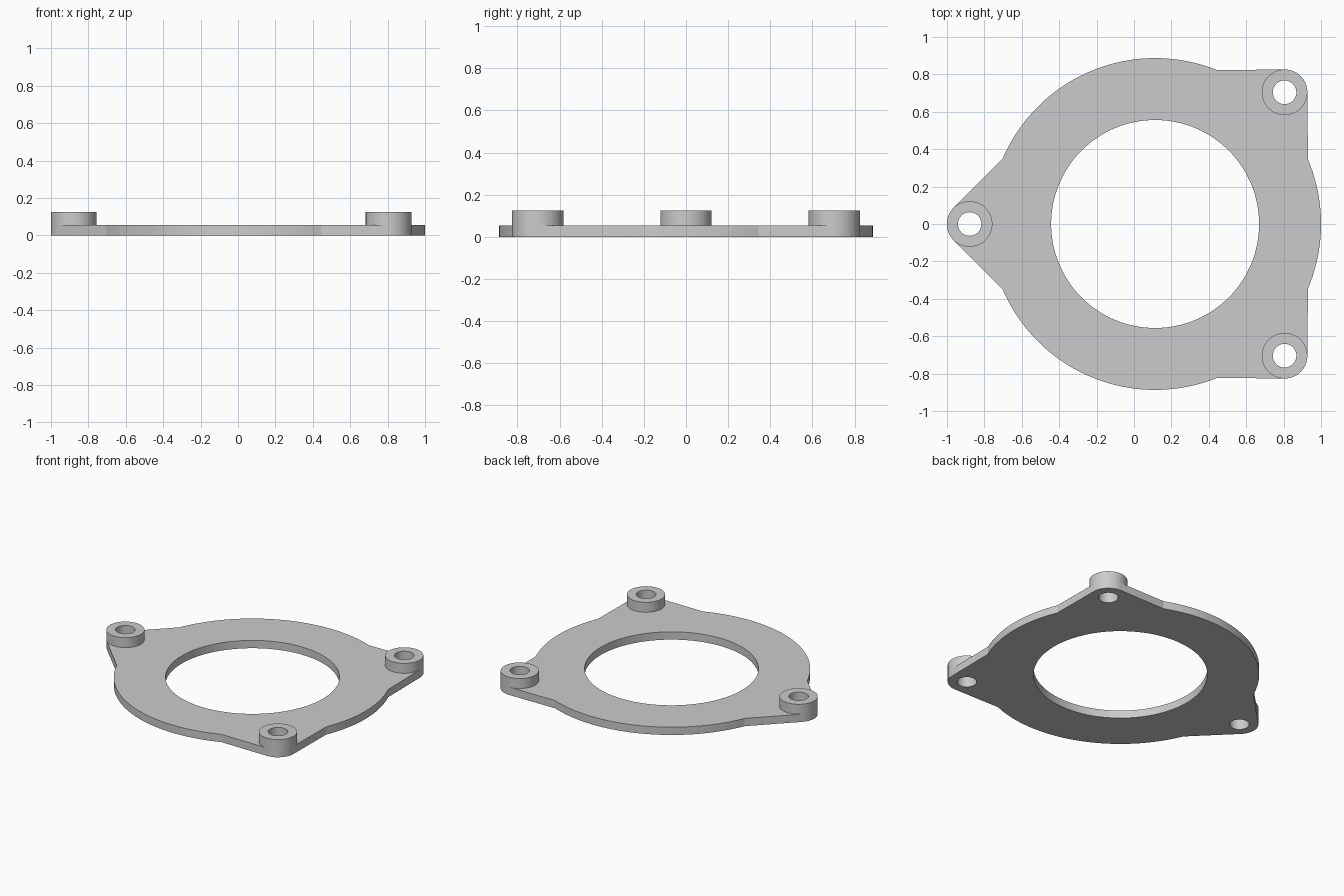
import bpy
import bmesh
from math import acos, atan2, cos, hypot, pi, radians, sin, sqrt

cube = bpy.data.objects.get("Cube")
if cube:
    bpy.data.objects.remove(cube, do_unlink=True)

CENTRE = (0.113, 0.0)
RING_R, BORE_R = 0.887, 0.556
BOSS_R, HOLE_R = 0.122, 0.063
PLATE_TOP, BOSS_TOP = 0.055, 0.125
BOSSES = {
    "right_boss": (-0.879, 0.0),
    "front_left_boss": (0.805, -0.704),
    "back_left_boss": (0.805, 0.704),
}

grey = bpy.data.materials.new("plain grey")
grey.use_nodes = True
grey.diffuse_color = (0.6, 0.6, 0.6, 1)
grey.node_tree.nodes["Principled BSDF"].inputs["Base Color"].default_value = grey.diffuse_color


def arc(centre, radius, start, end, steps):
    """Points along an arc, both ends included."""
    angles = [start + (end - start) * i / steps for i in range(steps + 1)]
    return [(centre[0] + radius * cos(a), centre[1] + radius * sin(a)) for a in angles]


def circle(centre, radius, steps):
    return arc(centre, radius, 0, 2 * pi, steps)[:-1]


def solid(name, loops, bottom, top):
    """Extrude an outline with holes into a closed solid."""
    bm = bmesh.new()
    edges = []
    for loop in loops:
        verts = [bm.verts.new((x, y, bottom)) for x, y in loop]
        edges += [bm.edges.new((v, verts[i - 1])) for i, v in enumerate(verts)]
    bmesh.ops.triangle_fill(bm, edges=edges, use_beauty=True)
    grown = bmesh.ops.extrude_face_region(bm, geom=bm.faces[:], use_keep_orig=True)
    moved = [v for v in grown["geom"] if isinstance(v, bmesh.types.BMVert)]
    bmesh.ops.translate(bm, verts=moved, vec=(0, 0, top - bottom))
    bmesh.ops.recalc_face_normals(bm, faces=bm.faces[:])
    mesh = bpy.data.meshes.new(name)
    bm.to_mesh(mesh)
    bm.free()
    mesh.materials.append(grey)
    obj = bpy.data.objects.new(name, mesh)
    bpy.context.collection.objects.link(obj)
    bpy.ops.object.select_all(action="DESELECT")
    obj.select_set(True)
    bpy.context.view_layer.objects.active = obj
    bpy.ops.object.shade_smooth_by_angle(angle=radians(15))


# Outline: round ring with three right-angled tabs tangent to the bosses
tabs = []
for x, y in BOSSES.values():
    dx, dy = x - CENTRE[0], y - CENTRE[1]
    reach = hypot(dx, dy) / sqrt(2) + BOSS_R
    half_width = pi / 4 - acos(reach / RING_R)
    tabs.append((atan2(dy, dx) % (2 * pi), half_width, (x, y)))
tabs.sort()

outline = []
for i, (angle, half_width, boss) in enumerate(tabs):
    outline += arc(boss, BOSS_R, angle - pi / 4, angle + pi / 4, 20)
    next_angle, next_half, _ = tabs[(i + 1) % len(tabs)]
    next_angle += 2 * pi if next_angle < angle else 0
    outline += arc(CENTRE, RING_R, angle + half_width, next_angle - next_half, 40)

# Flat plate with the large bore and three bolt holes
holes = [circle(c, HOLE_R, 48) for c in BOSSES.values()]
solid("mounting_plate", [outline, circle(CENTRE, BORE_R, 128)] + holes, 0, PLATE_TOP)

# Raised bosses around the bolt holes
for name, c in BOSSES.items():
    solid(name, [circle(c, BOSS_R, 80), circle(c, HOLE_R, 48)], PLATE_TOP, BOSS_TOP)
